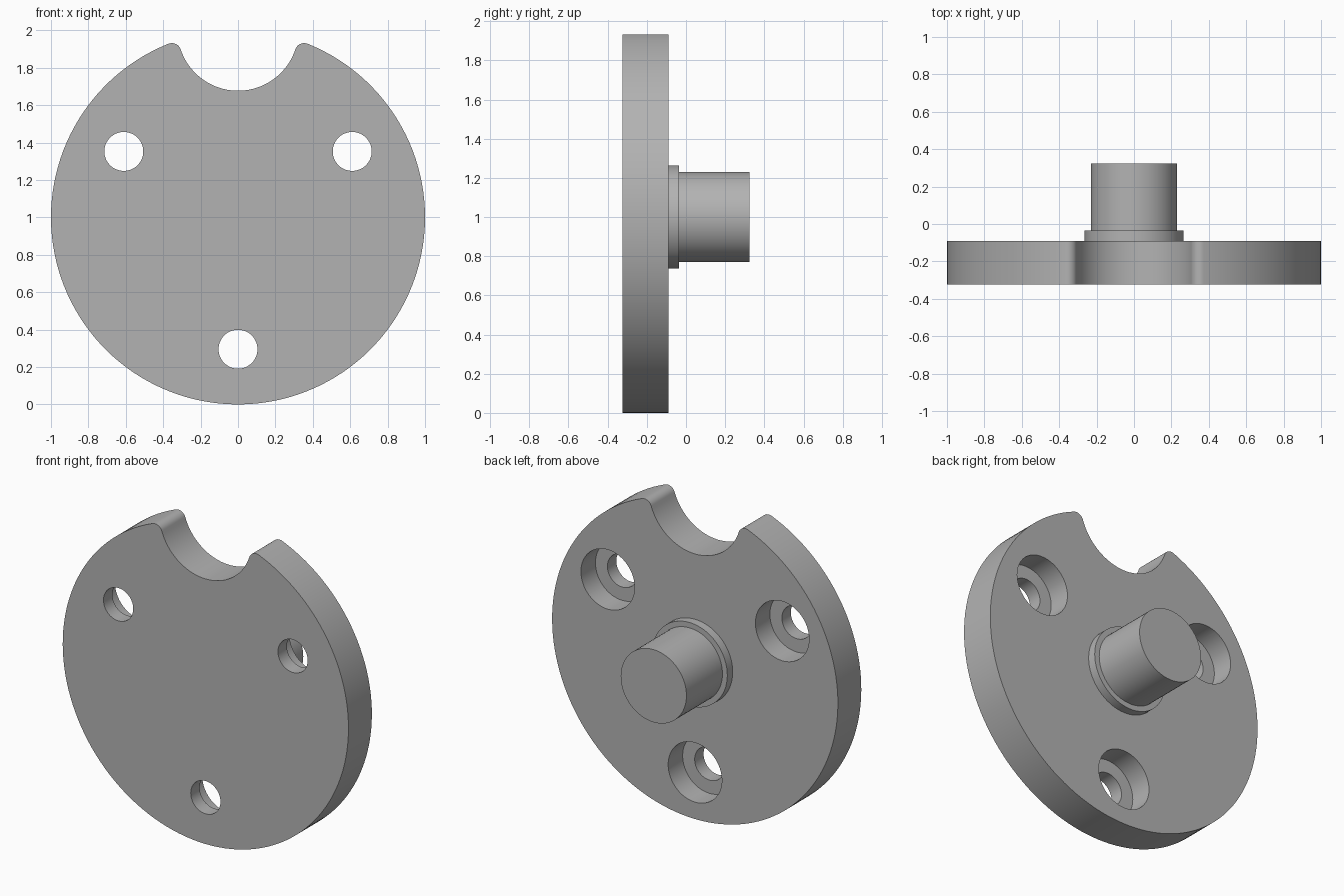
import bpy, bmesh
from math import atan2, cos, sin, sqrt, pi, radians

cube = bpy.data.objects.get("Cube")
if cube:
    bpy.data.objects.remove(cube, do_unlink=True)

grey = bpy.data.materials.new("machined grey")
grey.use_nodes = True
grey.diffuse_color = (0.45, 0.45, 0.45, 1)
grey.node_tree.nodes["Principled BSDF"].inputs["Base Color"].default_value = (0.45, 0.45, 0.45, 1)

BACK, FRONT = -0.09, -0.324
CENTRE = 1.0


def arc(cx, cz, r, a0, a1, n):
    """Points along an arc in the xz plane, without the last one."""
    steps = [a0 + (a1 - a0) * i / n for i in range(n)]
    return [(cx + r * cos(a), cz + r * sin(a)) for a in steps]


def prism(name, outline, y0, y1):
    """Extrude an xz outline from y0 to y1."""
    bm = bmesh.new()
    face = bm.faces.new([bm.verts.new((x, y0, z)) for x, z in outline])
    new = bmesh.ops.extrude_face_region(bm, geom=[face])["geom"]
    verts = [v for v in new if isinstance(v, bmesh.types.BMVert)]
    bmesh.ops.translate(bm, verts=verts, vec=(0, y1 - y0, 0))
    bmesh.ops.recalc_face_normals(bm, faces=bm.faces)
    mesh = bpy.data.meshes.new(name)
    bm.to_mesh(mesh)
    bm.free()
    mesh.materials.append(grey)
    obj = bpy.data.objects.new(name, mesh)
    bpy.context.collection.objects.link(obj)
    return obj


def disc(name, x, z, r, y0, y1, n=64):
    return prism(name, arc(x, z, r, 0, 2 * pi, n), y0, y1)


def activate(obj):
    bpy.ops.object.select_all(action='DESELECT')
    obj.select_set(True)
    bpy.context.view_layer.objects.active = obj


def cut(obj, cutter):
    mod = obj.modifiers.new("cut", 'BOOLEAN')
    mod.operation, mod.solver, mod.object = 'DIFFERENCE', 'EXACT', cutter
    activate(obj)
    bpy.ops.object.modifier_apply(modifier=mod.name)
    bpy.data.objects.remove(cutter, do_unlink=True)


# Flange outline: a circle with a round notch at the top and rounded notch corners
R, NOTCH, FILLET = 1.0, 0.323, 0.05
fz = ((R - FILLET) ** 2 - (NOTCH + FILLET) ** 2 + 1) / 2
fx = sqrt((R - FILLET) ** 2 - fz ** 2)
rim = atan2(fz, fx)
lip = atan2(1 - fz, fx)
outline = (arc(0, CENTRE, R, pi - rim, 2 * pi + rim, 120)
           + arc(fx, CENTRE + fz, FILLET, rim, pi - lip, 12)
           + arc(0, CENTRE + R, NOTCH, -lip, lip - pi, 40)
           + arc(-fx, CENTRE + fz, FILLET, lip, pi - rim, 12))
flange = prism("flange", outline, FRONT, BACK)

# Three through holes, counterbored from the back
for angle in (30, 150, 270):
    x = 0.705 * cos(radians(angle))
    z = CENTRE + 0.705 * sin(radians(angle))
    cut(flange, disc("hole_cutter", x, z, 0.104, FRONT - 0.1, BACK + 0.1))
    cut(flange, disc("counterbore_cutter", x, z, 0.188, BACK - 0.145, BACK + 0.1))

# Collar and shaft at the back
collar = disc("collar", 0, CENTRE, 0.264, BACK - 0.02, -0.036)
shaft = disc("shaft", 0, CENTRE, 0.23, BACK - 0.02, 0.324)

for obj in (flange, collar, shaft):
    activate(obj)
    bpy.ops.object.shade_smooth_by_angle(angle=radians(30))
